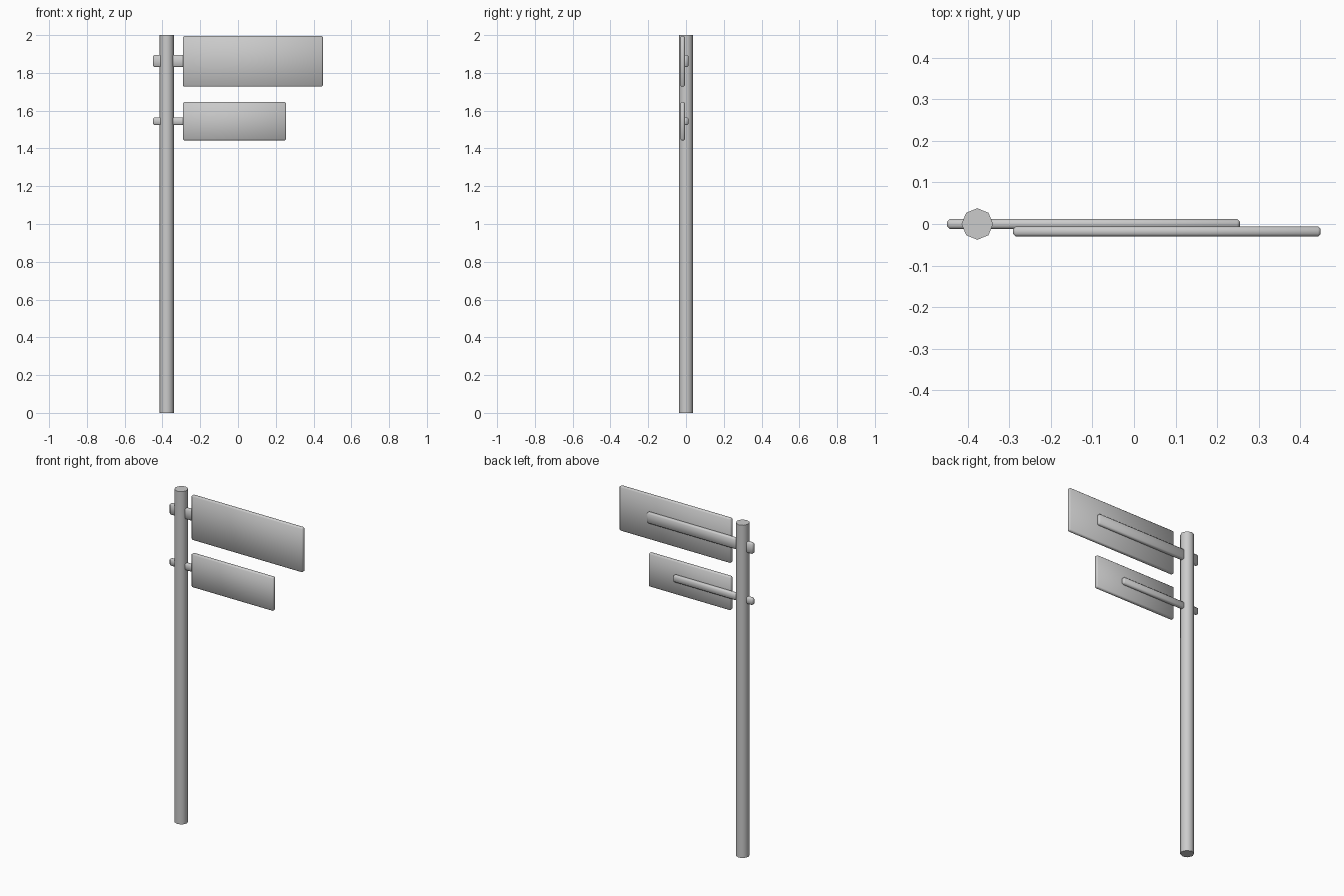
import bpy, bmesh, math

if "Cube" in bpy.data.objects:
    bpy.data.objects.remove(bpy.data.objects["Cube"])


def finish(name, bm, smooth_angle):
    mesh = bpy.data.meshes.new(name)
    bm.to_mesh(mesh)
    bm.free()
    obj = bpy.data.objects.new(name, mesh)
    bpy.context.collection.objects.link(obj)
    bpy.ops.object.select_all(action='DESELECT')
    obj.select_set(True)
    bpy.context.view_layer.objects.active = obj
    bpy.ops.object.shade_smooth_by_angle(angle=math.radians(smooth_angle))
    return obj


def chamfered_box(name, x, y, z, chamfer):
    """Box between (min, max) pairs with a single chamfer on every edge."""
    bm = bmesh.new()
    bmesh.ops.create_cube(bm, size=1)
    for v in bm.verts:
        v.co = [sum(r) / 2 + c * (r[1] - r[0]) for r, c in zip((x, y, z), v.co)]
    bmesh.ops.bevel(bm, geom=bm.edges[:], offset=chamfer, segments=1,
                    profile=0.5, affect='EDGES')
    return finish(name, bm, 80)


# Octagonal pole with corners on the axes
bm = bmesh.new()
bmesh.ops.create_cone(bm, cap_ends=True, segments=8, radius1=0.038,
                      radius2=0.038, depth=2)
bmesh.ops.translate(bm, verts=bm.verts[:], vec=(-0.377, 0, 1))
finish("pole", bm, 60)

# Each sign: plate in front, support bar through the pole behind it
signs = [
    ("upper", 0.449, (1.727, 1.995), 0.255, (1.830, 1.896)),
    ("lower", 0.255, (1.443, 1.645), 0.080, (1.523, 1.565)),
]
for label, plate_end, plate_z, bar_end, bar_z in signs:
    chamfered_box(label + "_sign_plate", (-0.291, plate_end),
                  (-0.030, -0.006), plate_z, 0.006)
    chamfered_box(label + "_support_bar", (-0.450, bar_end),
                  (-0.0125, 0.0125), bar_z, 0.007)
